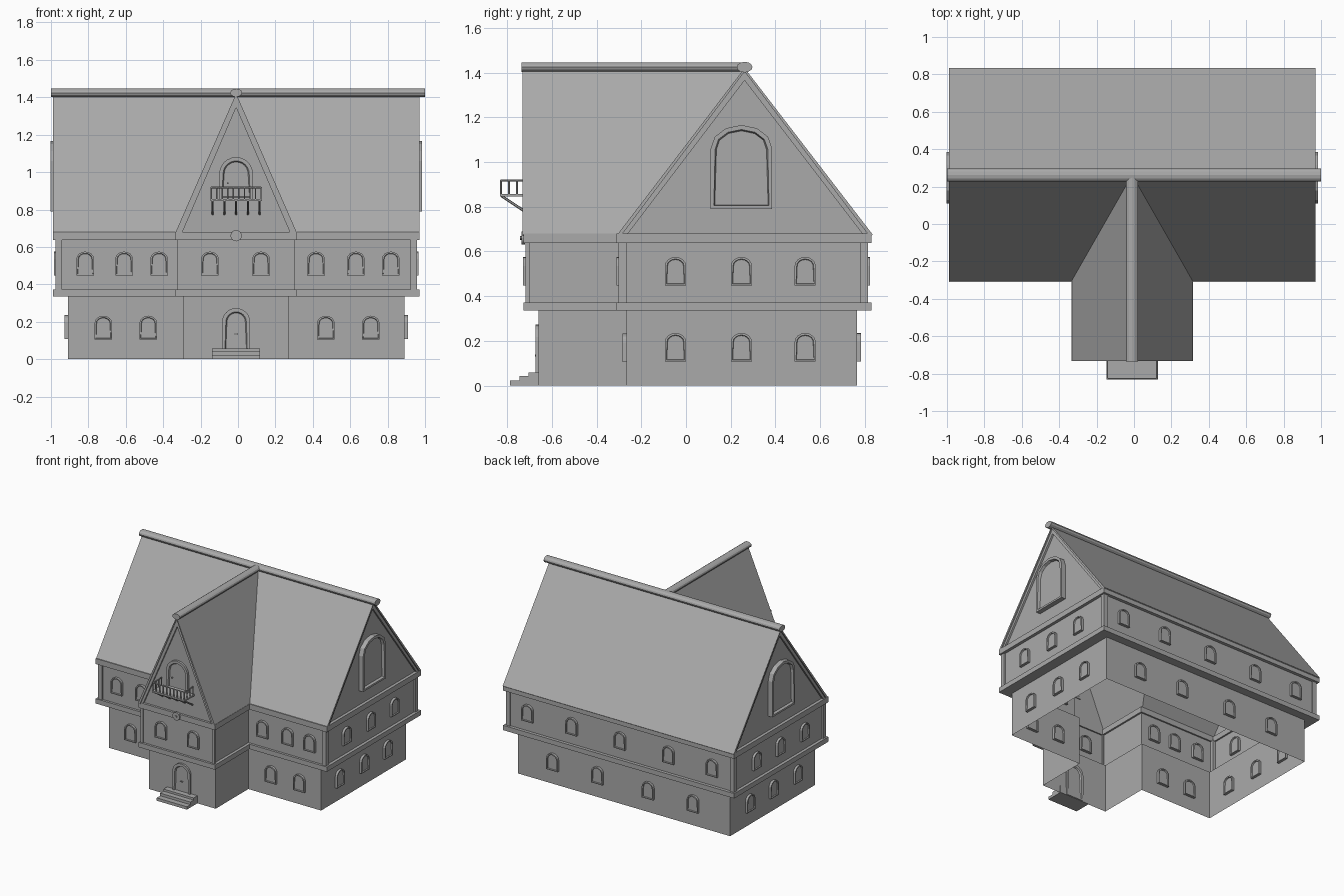
import bpy, bmesh, math
from mathutils import Matrix, Vector

cube = bpy.data.objects.get("Cube")
if cube:
    bpy.data.objects.remove(cube)

GREY = (0.4, 0.4, 0.4, 1)
mat = bpy.data.materials.new("plain grey")
mat.use_nodes = True
mat.diffuse_color = GREY
mat.node_tree.nodes["Principled BSDF"].inputs["Base Color"].default_value = GREY

CX = -0.01                      # centre line of the house
RIDGE_Y, RIDGE_Z, EAVE_Z = 0.262, 1.42, 0.675
FRONT, RIGHT, BACK, LEFT = 0, 90, 180, 270


def finish(name, bm, fix=True):
    if fix:
        bmesh.ops.recalc_face_normals(bm, faces=bm.faces[:])
    mesh = bpy.data.meshes.new(name)
    bm.to_mesh(mesh)
    bm.free()
    mesh.materials.append(mat)
    ob = bpy.data.objects.new(name, mesh)
    bpy.context.collection.objects.link(ob)
    return ob


def box(name, lo, hi):
    bm = bmesh.new()
    bmesh.ops.create_cube(bm, size=1)
    for v in bm.verts:
        v.co = [a + (c + 0.5) * (b - a) for a, b, c in zip(lo, hi, v.co)]
    return finish(name, bm)


def rod(name, a, b, r, sides=6, squash=1.0):
    """Rod from a to b; squash flattens it in z."""
    a, b = Vector(a), Vector(b)
    bm = bmesh.new()
    bmesh.ops.create_cone(bm, cap_ends=True, segments=sides, radius1=r, radius2=r, depth=(b - a).length)
    bm.transform((b - a).to_track_quat('Z', 'Y').to_matrix().to_4x4())
    bm.transform(Matrix.Translation((a + b) / 2) @ Matrix.Diagonal((1, 1, squash, 1)))
    return finish(name, bm)


def panel(name, pts, origin, turn, out, back, inset=0, sink=0):
    """Outline in wall coordinates, extruded through a wall; both faces may be inset."""
    bm = bmesh.new()
    face = bm.faces.new([bm.verts.new((u, -out, v)) for u, v in pts])
    ext = bmesh.ops.extrude_face_region(bm, geom=[face], use_keep_orig=True)
    bmesh.ops.translate(bm, vec=(0, out + back, 0),
                        verts=[g for g in ext["geom"] if isinstance(g, bmesh.types.BMVert)])
    bmesh.ops.recalc_face_normals(bm, faces=bm.faces[:])
    if inset:
        caps = [f for f in bm.faces if abs(f.normal.y) > 0.9]
        bmesh.ops.inset_individual(bm, faces=caps, thickness=inset, depth=0)
        bmesh.ops.inset_individual(bm, faces=caps, thickness=inset * 0.3, depth=-sink)
    bm.transform(Matrix.Translation(origin) @ Matrix.Rotation(math.radians(turn), 4, 'Z'))
    return finish(name, bm)


def arch(width, height, rise, n=8):
    w = width / 2
    curve = [(w * math.cos(math.pi * i / n), height - rise + rise * math.sin(math.pi * i / n))
             for i in range(n + 1)]
    return [(-w, 0), (w, 0)] + curve


def outline(half, y_back, y_front, wing, y_wing):
    right = [(wing, y_wing), (wing, y_front), (half, y_front), (half, y_back)]
    left = [(-x, y) for x, y in reversed(right)]
    return [(CX + x, y) for x, y in right + left]


def wall(name, pts, z0, z1, inner=None):
    """Upright sheet around an outline, or a solid band when an inner outline is given."""
    bm = bmesh.new()
    loops = [[bm.verts.new((x, y, z)) for x, y in p]
             for p, z in ((pts, z0), (pts, z1)) + (((inner, z1), (inner, z0)) if inner else ())]
    pairs = list(zip(loops, loops[1:]))
    if inner:
        pairs.append((loops[-1], loops[0]))
    n = len(pts)
    for a, b in pairs:
        for i in range(n):
            j = (i + 1) % n
            bm.faces.new((a[i], a[j], b[j], b[i]))
    return finish(name, bm, fix=bool(inner))


# Walls and bands
ground = outline(0.90, 0.765, -0.265, 0.283, -0.66)
upper = outline(0.957, 0.806, -0.292, 0.303, -0.71)
band = outline(0.98, 0.83, -0.31, 0.325, -0.727)
wall("ground_floor_walls", ground, 0, 0.335)
wall("upper_floor_walls", upper, 0.36, 0.65)
wall("lower_band", band, 0.335, 0.372, ground)
wall("upper_band", band, 0.638, 0.68, outline(0.945, 0.795, -0.28, 0.29, -0.70))

# Corner posts on the upper floor
for s, side in ((1, "left"), (-1, "right")):
    for label, x, y, w, d in (("back", 0.967, 0.815, 0.035, 1), ("front", 0.967, -0.302, 0.035, -1),
                              ("wing", 0.313, -0.718, 0.02, -1)):
        xs = sorted((CX + s * x, CX + s * (x - w)))
        ys = sorted((y, y - d * w))
        box(f"{label}_post_{side}", (xs[0], ys[0], 0.365), (xs[1], ys[1], 0.645))

# Roof planes meeting in valleys at the front wing
bm = bmesh.new()
H, W, YF, YB, YW = 0.98, 0.325, -0.307, 0.835, -0.732
V = lambda x, y, z: bm.verts.new((CX + x, y, z))
peak, tip = V(0, RIDGE_Y, RIDGE_Z), V(0, YW, RIDGE_Z)
ends, backs = [], []
for s in (-1, 1):
    ridge_end, front_eave = V(s * H, RIDGE_Y, RIDGE_Z), V(s * H, YF, EAVE_Z)
    valley, wing_eave = V(s * W, YF, EAVE_Z), V(s * W, YW, EAVE_Z)
    bm.faces.new((front_eave, valley, peak, ridge_end))
    bm.faces.new((valley, wing_eave, tip, peak))
    ends.append(ridge_end)
    backs.append(V(s * H, YB, EAVE_Z))
bm.faces.new((ends[0], peak, ends[1], backs[1], backs[0]))
for f in bm.faces:
    f.normal_update()
    if f.normal.z < 0:
        f.normal_flip()
roof = finish("roof", bm, fix=False)
solid = roof.modifiers.new("thickness", 'SOLIDIFY')
solid.thickness, solid.offset = 0.016, -1

# Ridge caps
rod("main_ridge_cap", (-1, RIDGE_Y, 1.424), (1, RIDGE_Y, 1.424), 0.035, 12, 1).scale = (1, 1, 1)
for v in bpy.data.objects["main_ridge_cap"].data.vertices:
    v.co.z = 1.424 + (v.co.z - 1.424) * 0.68
rod("wing_ridge_cap", (CX, -0.735, 1.424), (CX, RIDGE_Y, 1.424), 0.032, 12)
for v in bpy.data.objects["wing_ridge_cap"].data.vertices:
    v.co.z = 1.424 + (v.co.z - 1.424) * 0.68


# Gable walls with sloping trim boards
def gable(name, origin, turn, left, right, trim, proud):
    top = RIDGE_Z - EAVE_Z - 0.01
    panel(name + "_gable_wall", [(-left, 0), (right, 0), (0, top)], origin, turn, 0, 0.004)
    k = 1 - trim / right
    panel(name + "_gable_trim", [(-left, 0), (-left * k, 0), (0, top * k), (right * k, 0), (right, 0), (0, top)],
          origin, turn, proud, 0)


gable("front", (CX, -0.71, EAVE_Z), FRONT, W - 0.008, W - 0.008, 0.028, 0.014)
gable("left", (CX + 0.957, RIDGE_Y, EAVE_Z), RIGHT, 0.56, 0.565, 0.035, 0.014)
gable("right", (CX - 0.957, RIDGE_Y, EAVE_Z), LEFT, 0.565, 0.56, 0.035, 0.014)

# Large arched attic windows
for name, s, turn in (("left", 1, RIGHT), ("right", -1, LEFT)):
    panel(f"{name}_attic_window", arch(0.275, 0.375, 0.105, 6), (CX + s * 0.957, 0.248, 0.79), turn,
          0.036, 0.015, 0.02, 0.02)


# Small arched windows
def window(name, x, y, z, turn):
    panel(name, arch(0.094, 0.127, 0.04), (x, y, z), turn, 0.018, 0.018, 0.009, 0.008)


for x in (-0.72, -0.48, 0.47, 0.71):
    window("front_ground_window", x, -0.265, 0.105, FRONT)
for x in (-0.817, -0.609, -0.422, 0.417, 0.63, 0.817):
    window("front_upper_window", x, -0.292, 0.448, FRONT)
for x in (-0.15, 0.123):
    window("wing_upper_window", x, -0.71, 0.448, FRONT)
for x in (-0.6, -0.22, 0.21, 0.59):
    window("back_ground_window", x, 0.765, 0.108, BACK)
for x in (-0.79, -0.42, -0.01, 0.4, 0.775):
    window("back_upper_window", x, 0.806, 0.448, BACK)
for s, turn in ((1, RIGHT), (-1, LEFT)):
    for y in (-0.047, 0.248, 0.533):
        window("side_ground_window", CX + s * 0.90, y, 0.108, turn)
        window("side_upper_window", CX + s * 0.957, y, 0.448, turn)

# Doors, handles and entrance steps
panel("entrance_door", arch(0.15, 0.27, 0.075, 12), (CX, -0.66, 0.003), FRONT, 0.014, 0.01, 0.02, 0.01)
panel("balcony_door", arch(0.18, 0.23, 0.09, 12), (CX, -0.71, 0.85), FRONT, 0.016, 0.01, 0.02, 0.01)
for x in (-0.006, 0.006):
    rod("entrance_handle", (CX + x, -0.675, 0.135), (CX + x, -0.66, 0.135), 0.004)
rod("balcony_handle", (CX - 0.045, -0.727, 0.94), (CX - 0.045, -0.71, 0.94), 0.005)
for i, (y, z) in enumerate(((-0.787, 0.022), (-0.745, 0.042), (-0.705, 0.058))):
    box(f"step_{i + 1}", (CX - 0.128, y, 0), (CX + 0.128, -0.655, z))

# Balcony with railing and slanted brackets
B, BY = 0.138, -0.832
box("balcony_floor", (CX - B, BY, 0.845), (CX + B, -0.71, 0.857))
corners = [(CX - B + 0.005, -0.72), (CX - B + 0.005, BY + 0.005), (CX + B - 0.005, BY + 0.005), (CX + B - 0.005, -0.72)]
for a, b, count in zip(corners, corners[1:], (3, 9, 3)):
    rod("balcony_rail", (*a, 0.917), (*b, 0.917), 0.005)
    for i in range(count + 1):
        x, y = Vector(a).lerp(Vector(b), i / count)
        rod("baluster", (x, y, 0.85), (x, y, 0.917), 0.004)
for i in range(5):
    x = CX - 0.126 + i * 0.063
    rod("balcony_bracket", (x, -0.825, 0.848), (x, -0.715, 0.775), 0.006)

# Round boss on the wing band
rod("band_boss", (CX, -0.736, 0.66), (CX, -0.72, 0.66), 0.03, 16)
rod("band_boss_knob", (CX, -0.742, 0.66), (CX, -0.73, 0.66), 0.008, 8)
